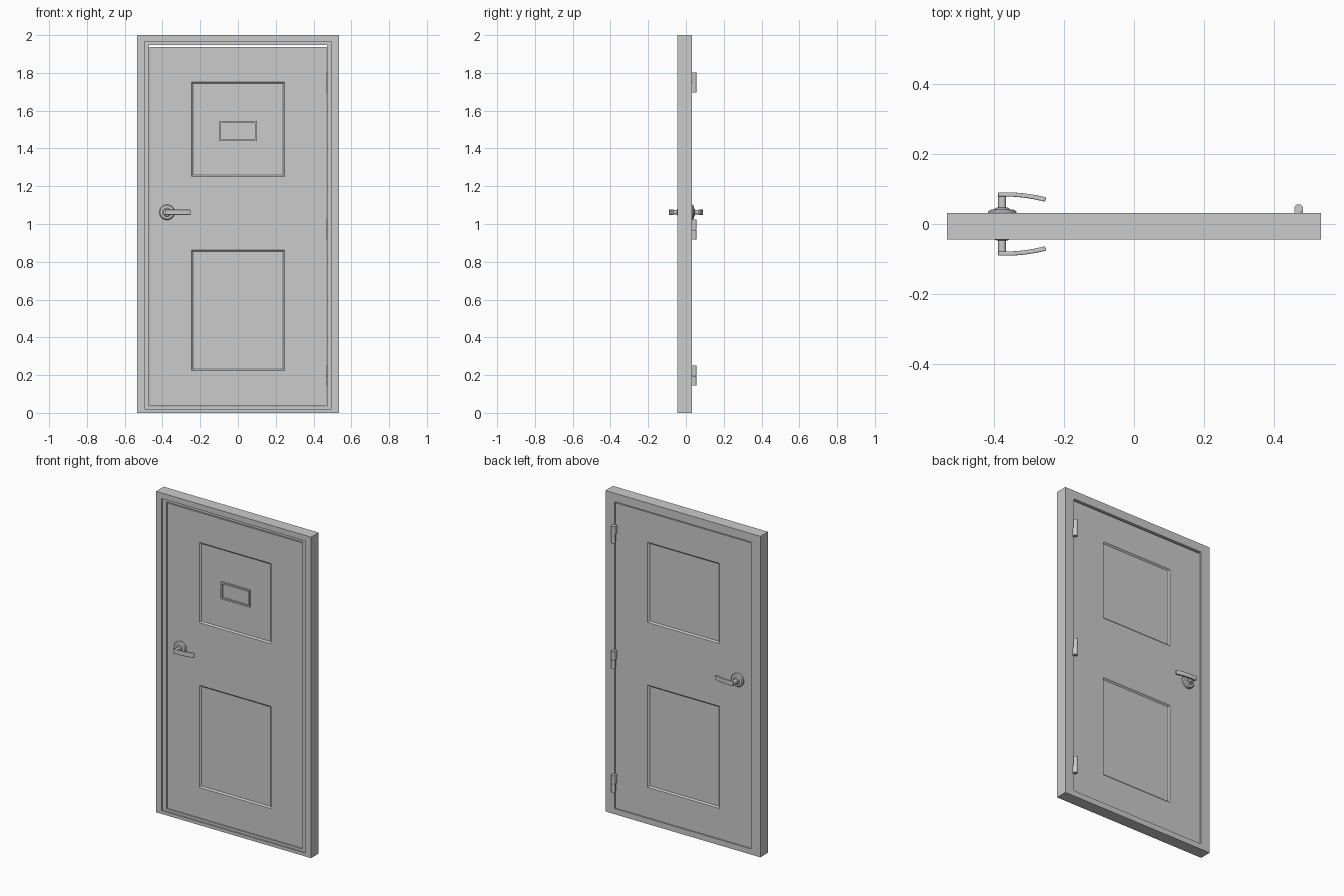
import bpy, bmesh
from math import cos, sin, pi
from mathutils import Vector, Matrix

if "Cube" in bpy.data.objects:
    bpy.data.objects.remove(bpy.data.objects["Cube"])


def finish(name, bm, smooth=False, bevel=0):
    bmesh.ops.recalc_face_normals(bm, faces=bm.faces)
    me = bpy.data.meshes.new(name)
    bm.to_mesh(me)
    bm.free()
    ob = bpy.data.objects.new(name, me)
    bpy.context.collection.objects.link(ob)
    if bevel:
        m = ob.modifiers.new("bevel", 'BEVEL')
        m.width, m.segments, m.limit_method = bevel, 3, 'ANGLE'
    if smooth:
        bpy.ops.object.select_all(action='DESELECT')
        ob.select_set(True)
        bpy.context.view_layer.objects.active = ob
        bpy.ops.object.shade_smooth_by_angle()
    return ob


def rect_rings(name, rings):
    """Closed skin through rectangular rings (half_width, z_low, z_high, y)."""
    bm = bmesh.new()
    loops = [[bm.verts.new((x, y, z)) for x, z in
              ((-w, a), (w, a), (w, b), (-w, b))] for w, a, b, y in rings]
    for i, r in enumerate(loops):
        n = loops[(i + 1) % len(loops)]
        for k in range(4):
            bm.faces.new((r[k], r[(k + 1) % 4], n[(k + 1) % 4], n[k]))
    return finish(name, bm)


def prism(bm, pts, z0, z1):
    """Extrude an xy outline from z0 to z1."""
    low = [bm.verts.new((x, y, z0)) for x, y in pts]
    high = [bm.verts.new((x, y, z1)) for x, y in pts]
    bm.faces.new(low)
    bm.faces.new(high)
    for i in range(len(pts)):
        j = (i + 1) % len(pts)
        bm.faces.new((low[i], low[j], high[j], high[i]))


# Frame with a stepped rebate on the front
FRONT, BACK = -0.044, 0.031
rect_rings("door_frame", [
    (0.534, 0, 2, FRONT), (0.534, 0, 2, BACK),
    (0.47, 0.035, 1.947, BACK), (0.47, 0.035, 1.947, -0.034),
    (0.495, 0.02, 1.965, -0.034), (0.495, 0.02, 1.965, FRONT)])

# Door leaf: box cut into a grid, panel cells sunk on both faces
DF, DB = -0.027, 0.024
bm = bmesh.new()
bmesh.ops.create_cube(bm, size=1)
for v in bm.verts:
    v.co = (v.co.x * 0.936, DF if v.co.y < 0 else DB, 0.036 if v.co.z < 0 else 1.938)
cuts = [((x, 0, 0), (1, 0, 0)) for x in (-0.247, 0.247)]
cuts += [((0, 0, z), (0, 0, 1)) for z in (0.225, 0.862, 1.252, 1.752)]
for co, no in cuts:
    bmesh.ops.bisect_plane(bm, geom=bm.verts[:] + bm.edges[:] + bm.faces[:],
                           plane_co=co, plane_no=no)
bm.normal_update()
panels = []
for f in bm.faces:
    c = f.calc_center_median()
    if abs(f.normal.y) > 0.9 and abs(c.x) < 0.1 and (0.3 < c.z < 0.8 or 1.3 < c.z < 1.7):
        panels.append(f)
bmesh.ops.inset_individual(bm, faces=panels, thickness=0.012, depth=-0.008)
finish("door_leaf", bm)

# Small window rim on the upper front panel
rect_rings("viewing_slot_rim", [
    (0.1, 1.44, 1.545, -0.017), (0.1, 1.44, 1.545, -0.029),
    (0.091, 1.449, 1.536, -0.029), (0.091, 1.449, 1.536, -0.017)])

# Lever handles, one on each face
HX, HZ = -0.376, 1.062


def handle(side, s, base):
    bm = bmesh.new()
    profile = [(0, base), (0.041, base), (0.041, 0.034), (0.036, 0.040),
               (0.023, 0.042), (0.019, 0.046), (0.0115, 0.047), (0.0115, 0.082), (0, 0.082)]
    edges = []
    vs = [bm.verts.new((r, y, 0)) for r, y in profile]
    for a, b in zip(vs, vs[1:]):
        edges.append(bm.edges.new((a, b)))
    bmesh.ops.spin(bm, geom=vs + edges, cent=(0, 0, 0), axis=(0, 1, 0),
                   angle=2 * pi, steps=32)
    bmesh.ops.remove_doubles(bm, verts=bm.verts, dist=1e-5)
    bm.transform(Matrix.Translation((HX, 0, HZ)) @ Matrix.Diagonal((1, s, 1, 1)))
    finish(side + "_rosette_and_neck", bm, smooth=True)

    # Lever outline: straight near the neck, curving toward the door
    n = 12
    outer, inner = [], []
    for i in range(n + 1):
        t = i / n
        drop = 0.015 * max(0, (t - 0.15) / 0.85) ** 2
        outer.append((HX - 0.0115 + t * 0.138, 0.0905 - drop))
        inner.append((HX - 0.0115 + t * 0.133, 0.0785 - drop))
    bm = bmesh.new()
    prism(bm, [(x, s * y) for x, y in outer + inner[::-1]], HZ - 0.014, HZ + 0.014)
    finish(side + "_lever", bm, smooth=True, bevel=0.003)


handle("front", -1, 0.025)
handle("back", 1, 0.022)

# Hinges: two-part knuckles, each half joined to its own side
for label, zc in (("lower", 0.197), ("middle", 0.97), ("upper", 1.75)):
    bm = bmesh.new()
    for s, z0, z1 in ((-1, zc, zc + 0.053), (1, zc - 0.053, zc - 0.001)):
        arc = [(0.47 + s * 0.0125 * cos(a), 0.044 + 0.0125 * sin(a))
               for a in [pi * (i / 16) * 1.35 for i in range(17)]]
        foot = [(0.47 - s * 0.002, 0.022), (0.47 + s * 0.0125, 0.022)]
        prism(bm, arc + foot, z0, z1)
    finish(label + "_hinge", bm, smooth=True)
